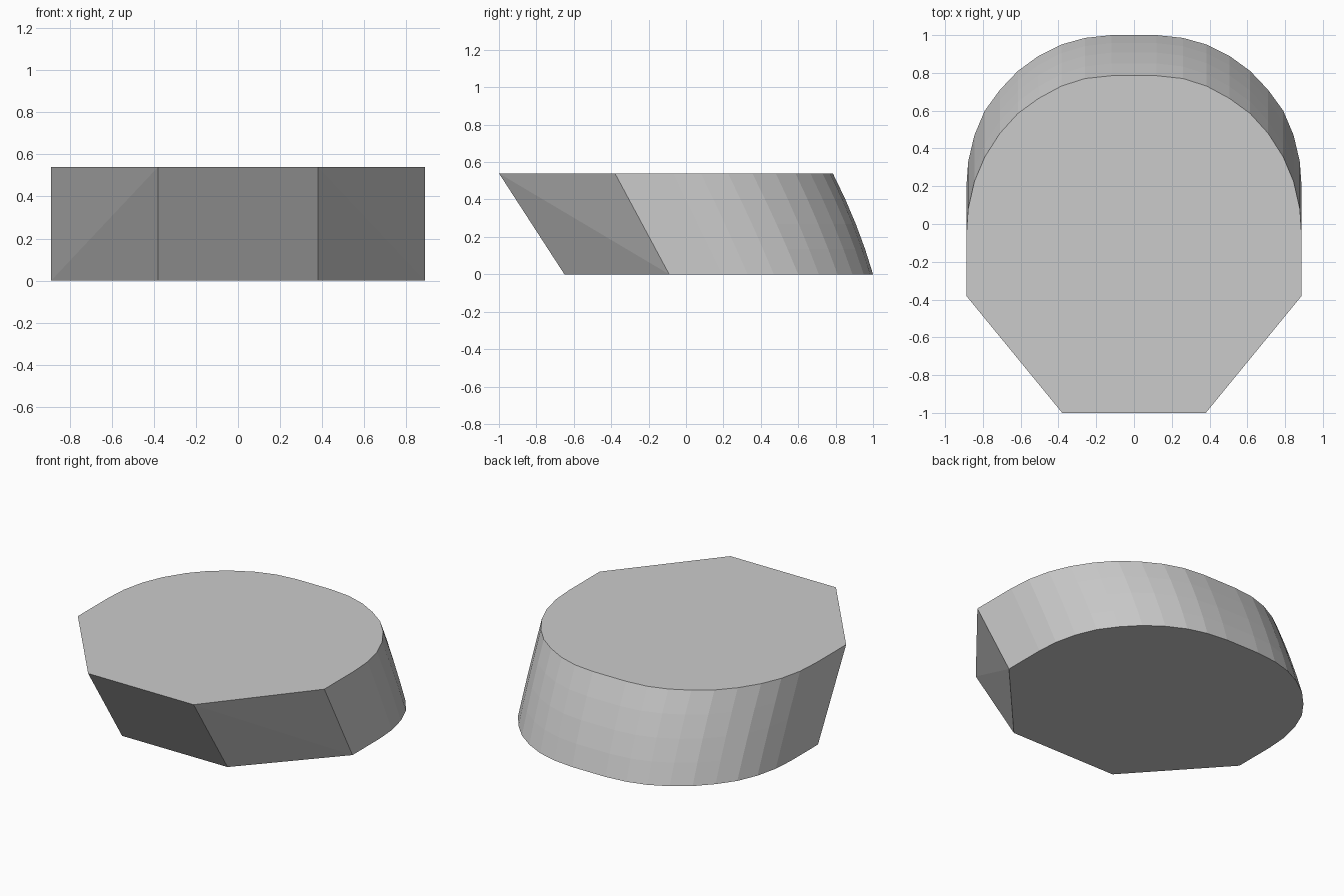
import bpy, bmesh

if "Cube" in bpy.data.objects:
    bpy.data.objects.remove(bpy.data.objects["Cube"])

H, ROWS = 0.54, 4
# half rim from the side corner round to the back: x, bottom y, top y
rim = [(0.888, -0.09, -0.38), (0.888, 0.19, -0.07), (0.878, 0.33, 0.08),
       (0.845, 0.47, 0.225), (0.79, 0.60, 0.355), (0.71, 0.71, 0.48),
       (0.615, 0.81, 0.585), (0.505, 0.89, 0.665), (0.385, 0.95, 0.73),
       (0.26, 0.985, 0.77), (0.12, 1.0, 0.785)]

bm = bmesh.new()


def column(x, yb, yt, weight):
    """Slanted column of vertices, bowed slightly outward at the back."""
    col = []
    for r in range(ROWS + 1):
        t = r / ROWS
        bow = 0.06 * weight * t * (1 - t)
        col.append(bm.verts.new((x, yb + (yt - yb) * t + bow, H * t)))
    return col


# curved wall, right side then mirrored left side
n = len(rim) - 1
right = [column(x, b, t, i / n) for i, (x, b, t) in enumerate(rim)]
left = [column(-x, b, t, i / n) for i, (x, b, t) in enumerate(rim)]
cols = right + left[::-1]
for a, b in zip(cols, cols[1:]):
    for r in range(ROWS):
        bm.faces.new((a[r], b[r], b[r + 1], a[r + 1]))

# front edge corners
front = {s: (bm.verts.new((s * 0.38, -0.65, 0)), bm.verts.new((s * 0.38, -1, H)))
         for s in (-1, 1)}

# folded corner panels
for s, col in ((1, cols[0]), (-1, cols[-1])):
    lo, hi = front[s]
    bm.faces.new((lo, col[0], hi))
    bm.faces.new([hi] + col)

# front panel, underside and top
(l0, l1), (r0, r1) = front[-1], front[1]
bm.faces.new((l0, r0, r1, l1))
bm.faces.new([c[0] for c in cols] + [l0, r0])
bm.faces.new([c[-1] for c in cols] + [l1, r1])
bmesh.ops.recalc_face_normals(bm, faces=bm.faces[:])

mesh = bpy.data.meshes.new("slanted_block")
bm.to_mesh(mesh)
bm.free()
block = bpy.data.objects.new("slanted_block", mesh)
bpy.context.collection.objects.link(block)
